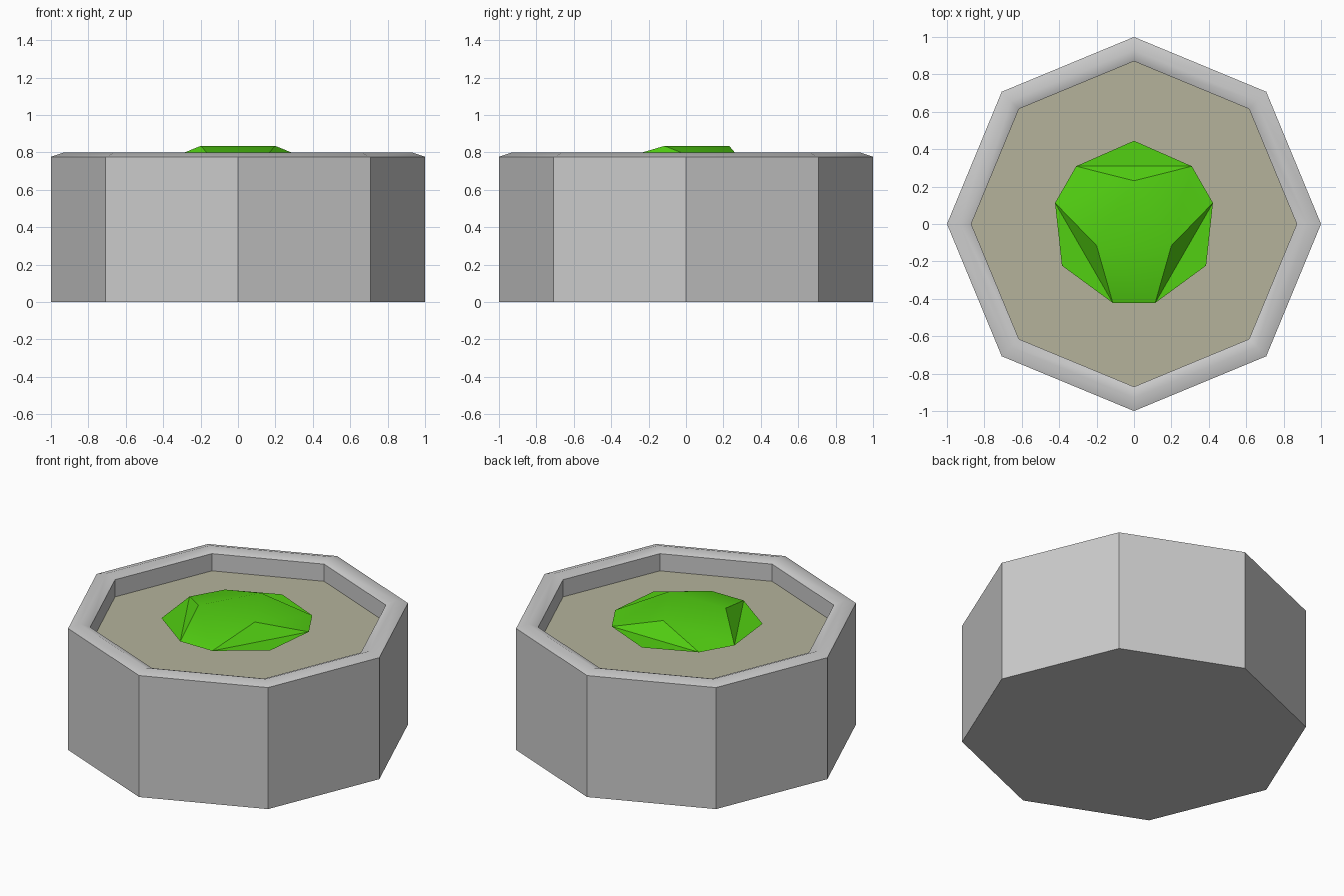
import bpy
import bmesh
from math import cos, sin, pi, radians

cube = bpy.data.objects.get("Cube")
if cube:
    bpy.data.objects.remove(cube, do_unlink=True)

SIDES = 8
SOIL_Z = 0.665


def make_material(name, rgb):
    mat = bpy.data.materials.new(name)
    mat.use_nodes = True
    color = (*rgb, 1.0)
    mat.diffuse_color = color
    bsdf = mat.node_tree.nodes["Principled BSDF"]
    bsdf.inputs["Base Color"].default_value = color
    bsdf.inputs["Roughness"].default_value = 0.8
    return mat


def make_object(name, bm, mat):
    bmesh.ops.recalc_face_normals(bm, faces=bm.faces)
    mesh = bpy.data.meshes.new(name)
    bm.to_mesh(mesh)
    bm.free()
    mesh.materials.append(mat)
    obj = bpy.data.objects.new(name, mesh)
    bpy.context.collection.objects.link(obj)
    return obj


def polar(bm, radius, degrees, z):
    a = radians(degrees)
    return bm.verts.new((radius * cos(a), radius * sin(a), z))


def ring(bm, radius, z):
    return [polar(bm, radius, i * 360 / SIDES, z) for i in range(SIDES)]


stone = make_material("stone grey", (0.60, 0.60, 0.60))
earth = make_material("dry soil", (0.46, 0.45, 0.33))
leaf = make_material("leaf green", (0.085, 0.63, 0.006))

# Planter: octagonal wall, softly shaded rim, inner wall down to the soil
bm = bmesh.new()
profile = [(1, 0), (1, 0.777), (0.93, 0.80), (0.87, 0.775), (0.87, SOIL_Z)]
rings = [ring(bm, r, z) for r, z in profile]
bm.faces.new(rings[0])
for level, (low, high) in enumerate(zip(rings, rings[1:])):
    for i in range(SIDES):
        j = (i + 1) % SIDES
        face = bm.faces.new((low[i], low[j], high[j], high[i]))
        face.smooth = level in (1, 2)
for edge in bm.edges:
    edge.smooth = all(f.smooth for f in edge.link_faces)
make_object("planter", bm, stone)

# Soil: flat octagon inside the rim
bm = bmesh.new()
soil_face = bm.faces.new(ring(bm, 0.87, SOIL_Z))
make_object("soil", bm, earth)

# Plant: low blob, three-sided cap above and below a flat, wide ring
MID_Z = 0.744
HALF = 0.091
bm = bmesh.new()
tips, left, right = [], [], []
for k in range(3):
    turn = 90 + 120 * k
    tips.append(polar(bm, 0.445, turn, MID_Z))
    right.append(polar(bm, 0.437, turn - 45, MID_Z))
    left.append(polar(bm, 0.437, turn + 45, MID_Z))
for side in (1, -1):
    cap = [polar(bm, 0.231, 90 + 120 * k, MID_Z + side * HALF) for k in range(3)]
    bm.faces.new(cap)
    for k in range(3):
        n = (k + 1) % 3
        bm.faces.new((cap[k], right[k], left[k]))
        bm.faces.new((cap[k], left[k], right[n], cap[n]))
        # Thin flare reaching out to the tip of the ring
        shelf = bm.verts.new(tips[k].co)
        shelf.co.z += side * 0.003
        bm.faces.new((right[k], shelf, left[k]))
bmesh.ops.remove_doubles(bm, verts=bm.verts, dist=0.007)
plant = make_object("plant", bm, leaf)

bpy.ops.object.select_all(action="DESELECT")
plant.select_set(True)
bpy.context.view_layer.objects.active = plant
bpy.ops.object.shade_smooth_by_angle(angle=radians(42))
